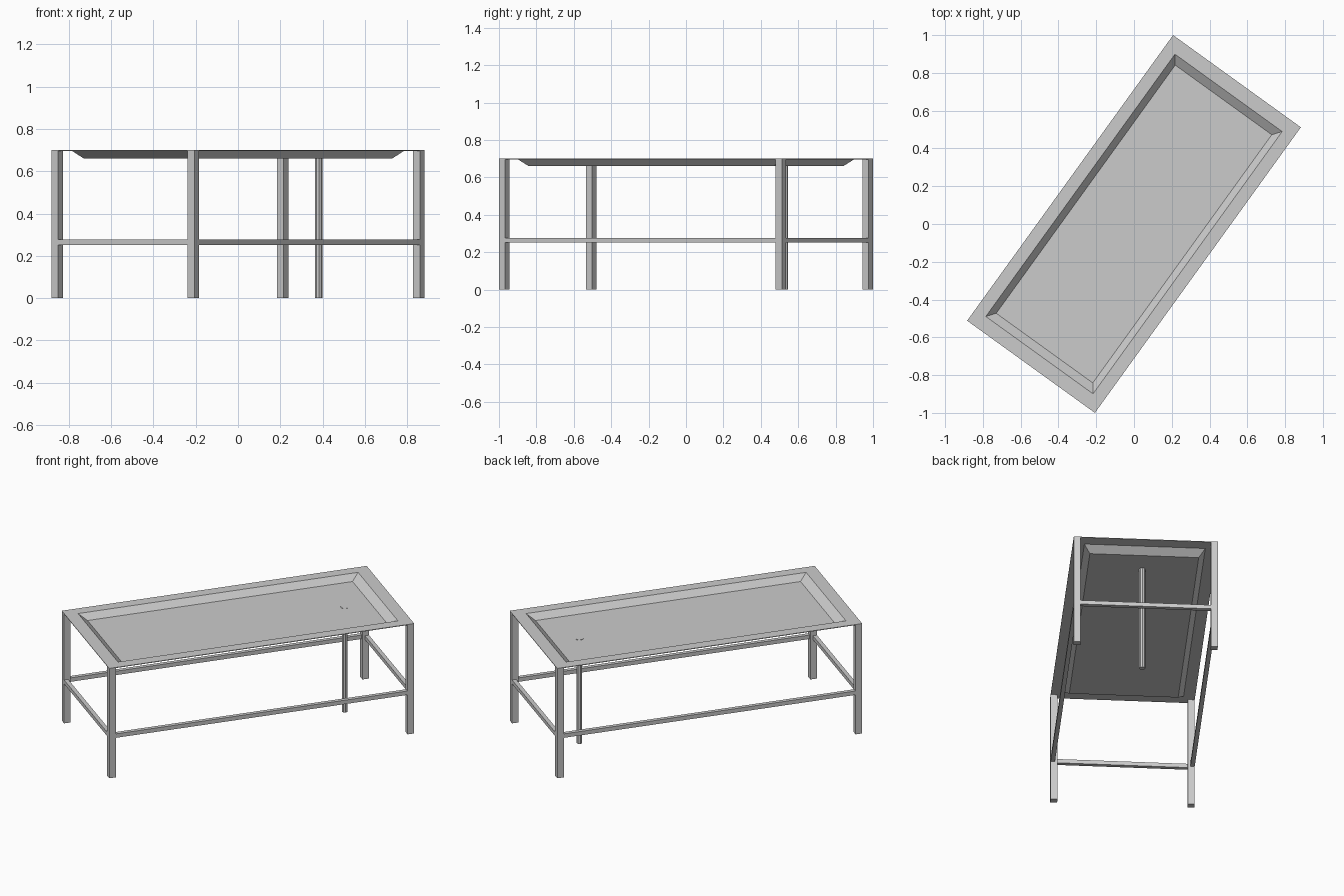
import bpy, bmesh
from math import radians, cos, sin
from mathutils import Matrix

if "Cube" in bpy.data.objects:
    bpy.data.objects.remove(bpy.data.objects["Cube"])

ANGLE = radians(54.2)
ROT = Matrix.Rotation(ANGLE, 4, 'Z')
A, B = 0.932, 0.417      # half length and half width of the top
LEG, RAIL = 0.04, 0.025
TOP, SHEET = 0.70, 0.004


def finish(bm, name):
    bmesh.ops.recalc_face_normals(bm, faces=bm.faces)
    mesh = bpy.data.meshes.new(name)
    bm.to_mesh(mesh)
    bm.free()
    ob = bpy.data.objects.new(name, mesh)
    ob.matrix_world = ROT
    bpy.context.collection.objects.link(ob)
    return ob


def box(name, centre, size):
    bm = bmesh.new()
    bmesh.ops.create_cube(bm, size=1, matrix=Matrix.Translation(centre) @ Matrix.Diagonal((*size, 1)))
    return finish(bm, name)


def cylinder(name, x, y, z0, z1, r, sides):
    bm = bmesh.new()
    bmesh.ops.create_cone(bm, cap_ends=True, segments=sides, radius1=r, radius2=r,
                          depth=z1 - z0, matrix=Matrix.Translation((x, y, (z0 + z1) / 2)))
    return finish(bm, name)


# Table top: flat rim, sloped walls and sunken floor, as a thin sheet
bm = bmesh.new()
section = [(A, B, TOP), (0.856, 0.35, TOP), (0.81, 0.315, 0.664),
           (0.81, 0.315, 0.664 - SHEET), (0.856, 0.35, TOP - SHEET), (A, B, TOP - SHEET)]
rings = [[bm.verts.new((sx * a, sy * b, z)) for sx, sy in ((1, 1), (-1, 1), (-1, -1), (1, -1))]
         for a, b, z in section]
for i, ring in enumerate(rings):
    if i == 2:
        continue
    nxt = rings[(i + 1) % len(rings)]
    for k in range(4):
        m = (k + 1) % 4
        bm.faces.new((ring[k], ring[m], nxt[m], nxt[k]))
bm.faces.new(rings[2])
bm.faces.new(rings[3])
# floor top and underside are closed separately, so walls join around the rim
finish(bm, "tray_top")

# Legs flush with the corners
for sx, end in ((1, "back"), (-1, "front")):
    for sy, side in ((1, "left"), (-1, "right")):
        h = TOP - SHEET
        box(f"{end}_{side}_leg", (sx * (A - LEG / 2), sy * (B - LEG / 2), h / 2), (LEG, LEG, h))

# Rails flush with the outer faces of the legs
for s, end, side in ((1, "back", "left"), (-1, "front", "right")):
    box(f"{end}_rail", (s * (A - RAIL / 2), 0, 0.264), (RAIL, 2 * (B - LEG), RAIL))
    box(f"{side}_rail", (0, s * (B - RAIL / 2), 0.264), (2 * (A - LEG), RAIL, RAIL))

# Drain pipe and its low fitting in the tray floor
cylinder("drain_pipe", 0.652, 0, 0, 0.662, 0.0175, 8)
cylinder("drain_fitting", 0.652, 0, 0.661, 0.666, 0.023, 12)
